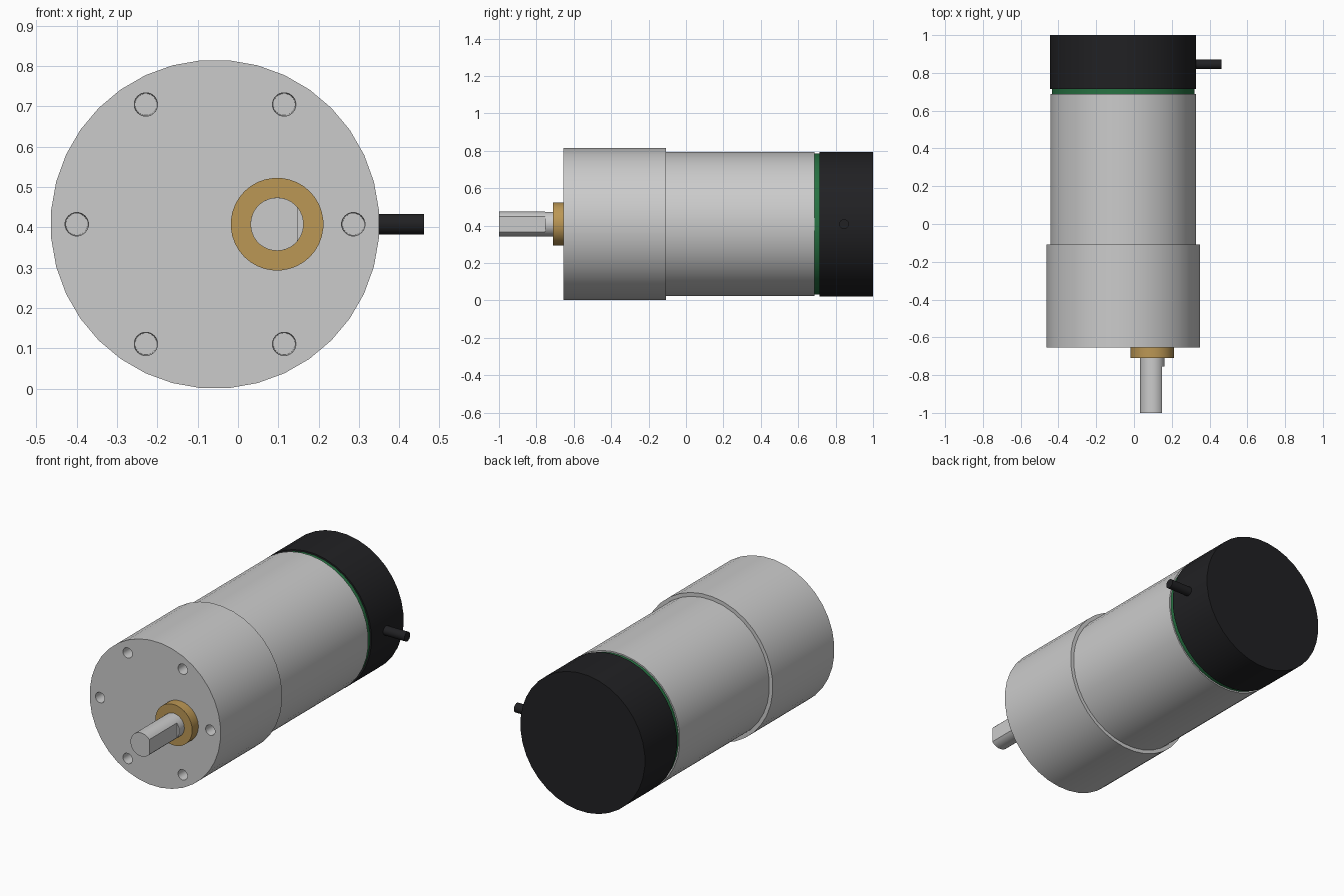
import bpy, bmesh, math

if "Cube" in bpy.data.objects:
    bpy.data.objects.remove(bpy.data.objects["Cube"])

CX, CZ = -0.057, 0.408      # motor axis
SX = 0.097                  # offset output shaft axis


def material(name, rgb):
    m = bpy.data.materials.new(name)
    m.diffuse_color = (*rgb, 1)
    m.use_nodes = True
    m.node_tree.nodes["Principled BSDF"].inputs["Base Color"].default_value = m.diffuse_color
    return m


BLACK = material("black_plastic", (0.015, 0.015, 0.017))
GREEN = material("green_board", (0.02, 0.17, 0.055))
BRASS = material("brass", (0.50, 0.31, 0.09))


def arc(r, n, start=0.0, end=None):
    """Full circle, or an open arc from start to end (closed by a flat)."""
    if end is None:
        return [(r * math.cos(math.tau * (i + .5) / n), r * math.sin(math.tau * (i + .5) / n)) for i in range(n)]
    return [(r * math.cos(start + (end - start) * i / n), r * math.sin(start + (end - start) * i / n))
            for i in range(n + 1)]


def loft(name, sections, mat=None):
    """Solid from 3D rings of equal length, capped at both ends."""
    bm = bmesh.new()
    rings = [[bm.verts.new(p) for p in ring] for ring in sections]
    for a, b in zip(rings, rings[1:]):
        n = len(a)
        for i in range(n):
            j = (i + 1) % n
            bm.faces.new((a[i], a[j], b[j], b[i]))
    bm.faces.new(rings[0])
    bm.faces.new(rings[-1])
    bmesh.ops.recalc_face_normals(bm, faces=bm.faces)
    me = bpy.data.meshes.new(name)
    bm.to_mesh(me)
    bm.free()
    ob = bpy.data.objects.new(name, me)
    bpy.context.collection.objects.link(ob)
    if mat:
        me.materials.append(mat)
    return ob


def along_y(name, profiles, x, z, mat=None):
    """Loft of (y, profile) pairs around an axis parallel to y."""
    return loft(name, [[(x + u, y, z + v) for u, v in p] for y, p in profiles], mat)


def cylinder_y(name, r, y0, y1, x=CX, z=CZ, n=36, mat=None, r_end=None):
    return along_y(name, [(y0, arc(r, n)), (y1, arc(r_end or r, n))], x, z, mat)


# Gearbox housing with six mounting holes in the front face
gearbox = cylinder_y("gearbox_housing", 0.408, -0.655, -0.108)
for i in range(6):
    a = math.tau * i / 6
    cutter = along_y("hole_cutter",
                     [(-0.70, arc(0.031, 20)), (-0.65, arc(0.029, 20)), (-0.54, arc(0.027, 20))],
                     CX + 0.343 * math.cos(a), CZ + 0.343 * math.sin(a))
    cutter.hide_render = True
    mod = gearbox.modifiers.new("mounting_hole", 'BOOLEAN')
    mod.operation, mod.solver, mod.object = 'DIFFERENCE', 'EXACT', cutter
    bpy.context.view_layer.objects.active = gearbox
    bpy.ops.object.modifier_apply(modifier=mod.name)
    bpy.data.objects.remove(cutter)

# Motor can, encoder board and end cap
cylinder_y("motor_can", 0.387, -0.108, 0.688)
cylinder_y("encoder_board", 0.379, 0.688, 0.715, mat=GREEN)
cylinder_y("encoder_cap", 0.388, 0.715, 1.0, mat=BLACK)

# Cable stub leaving the cap sideways
loft("cable_stub", [[(x, 0.845 + u, CZ + v) for u, v in arc(0.026, 20)] for x in (0.31, 0.462)], BLACK)

# Brass bushing and output shaft with a D-shaped end
cylinder_y("shaft_bushing", 0.115, -0.655, -0.710, x=SX, mat=BRASS)
cylinder_y("shaft_base", 0.066, -0.69, -0.755, x=SX, n=32)
half = math.acos(0.051 / 0.066)
d_profile = arc(0.066, 28, half, math.tau - half)
along_y("d_shaft", [(-0.755, d_profile), (-1.0, d_profile)], SX, CZ)

# Smooth curved walls, keep edges sharp
bpy.ops.object.select_all(action='SELECT')
bpy.ops.object.shade_smooth_by_angle(angle=math.radians(30))
